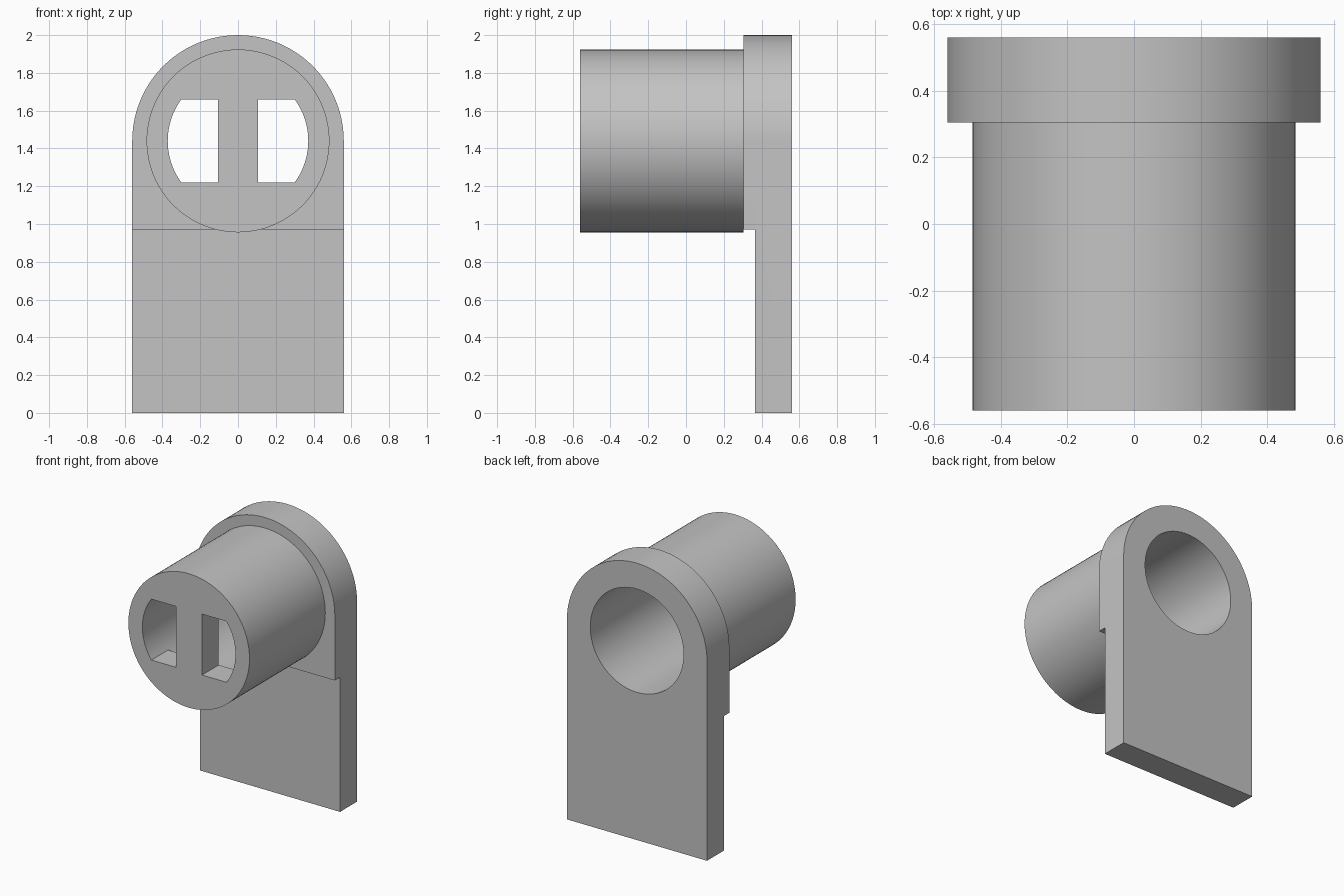
import bpy
import bmesh
from math import sin, cos, pi, asin

if "Cube" in bpy.data.objects:
    bpy.data.objects.remove(bpy.data.objects["Cube"], do_unlink=True)

AXIS_Z = 1.44       # height of the barrel axis
PLATE_R = 0.56
BARREL_R = 0.484
BORE_R = 0.373
SLOT_R = 0.372
SLOT_IN = 0.105     # half width of the bar between the slots
SLOT_H = 0.22       # half height of the slots

grey = bpy.data.materials.new("plain grey")
grey.use_nodes = True
colour = (0.55, 0.55, 0.55, 1)
grey.diffuse_color = colour
grey.node_tree.nodes["Principled BSDF"].inputs["Base Color"].default_value = colour


def arc(radius, start, end, steps):
    """Points on an arc around the barrel axis, as (x, z)."""
    angles = [start + (end - start) * i / steps for i in range(steps + 1)]
    return [(radius * cos(a), AXIS_Z + radius * sin(a)) for a in angles]


def prism(name, outline, y0, y1):
    """Extrude an (x, z) outline from y0 to y1."""
    bm = bmesh.new()
    face = bm.faces.new([bm.verts.new((x, y0, z)) for x, z in outline])
    swept = bmesh.ops.extrude_face_region(bm, geom=[face])
    moved = [v for v in swept["geom"] if isinstance(v, bmesh.types.BMVert)]
    bmesh.ops.translate(bm, verts=moved, vec=(0, y1 - y0, 0))
    bmesh.ops.recalc_face_normals(bm, faces=bm.faces)
    mesh = bpy.data.meshes.new(name)
    bm.to_mesh(mesh)
    bm.free()
    mesh.materials.append(grey)
    obj = bpy.data.objects.new(name, mesh)
    bpy.context.collection.objects.link(obj)
    return obj


def combine(target, tool, operation):
    """Apply a boolean and drop the tool."""
    mod = target.modifiers.new(tool.name, "BOOLEAN")
    mod.operation = operation
    mod.solver = "EXACT"
    mod.object = tool
    bpy.context.view_layer.objects.active = target
    bpy.ops.object.modifier_apply(modifier=mod.name)
    bpy.data.objects.remove(tool, do_unlink=True)


# Round-topped back plate
arch = [(-PLATE_R, 0), (PLATE_R, 0)] + arc(PLATE_R, 0, pi, 48)
bracket = prism("barrel_bracket", arch, 0.305, 0.56)

# Barrel on the front
combine(bracket, prism("barrel", arc(BARREL_R, 0, 2 * pi, 96)[:-1], -0.56, 0.34), "UNION")

# Thinner lower half of the plate
step = [(-1, -1), (1, -1), (1, 0.972), (-1, 0.972)]
combine(bracket, prism("step_cutter", step, 0.304, 0.365), "DIFFERENCE")

# Bore from the back, leaving a front cap
combine(bracket, prism("bore_cutter", arc(BORE_R, 0, 2 * pi, 96)[:-1], -0.37, 0.7), "DIFFERENCE")

# Two mirrored slots through the cap
reach = asin(SLOT_H / SLOT_R)
slot = [(SLOT_IN, AXIS_Z + SLOT_H), (SLOT_IN, AXIS_Z - SLOT_H)] + arc(SLOT_R, -reach, reach, 20)
for side in (-1, 1):
    outline = [(side * x, z) for x, z in slot]
    combine(bracket, prism("slot_cutter", outline, -0.7, -0.3), "DIFFERENCE")

# Smooth the round walls and keep the rims sharp
bpy.ops.object.select_all(action="DESELECT")
bracket.select_set(True)
bpy.context.view_layer.objects.active = bracket
bpy.ops.object.shade_smooth_by_angle(angle=pi / 6)
